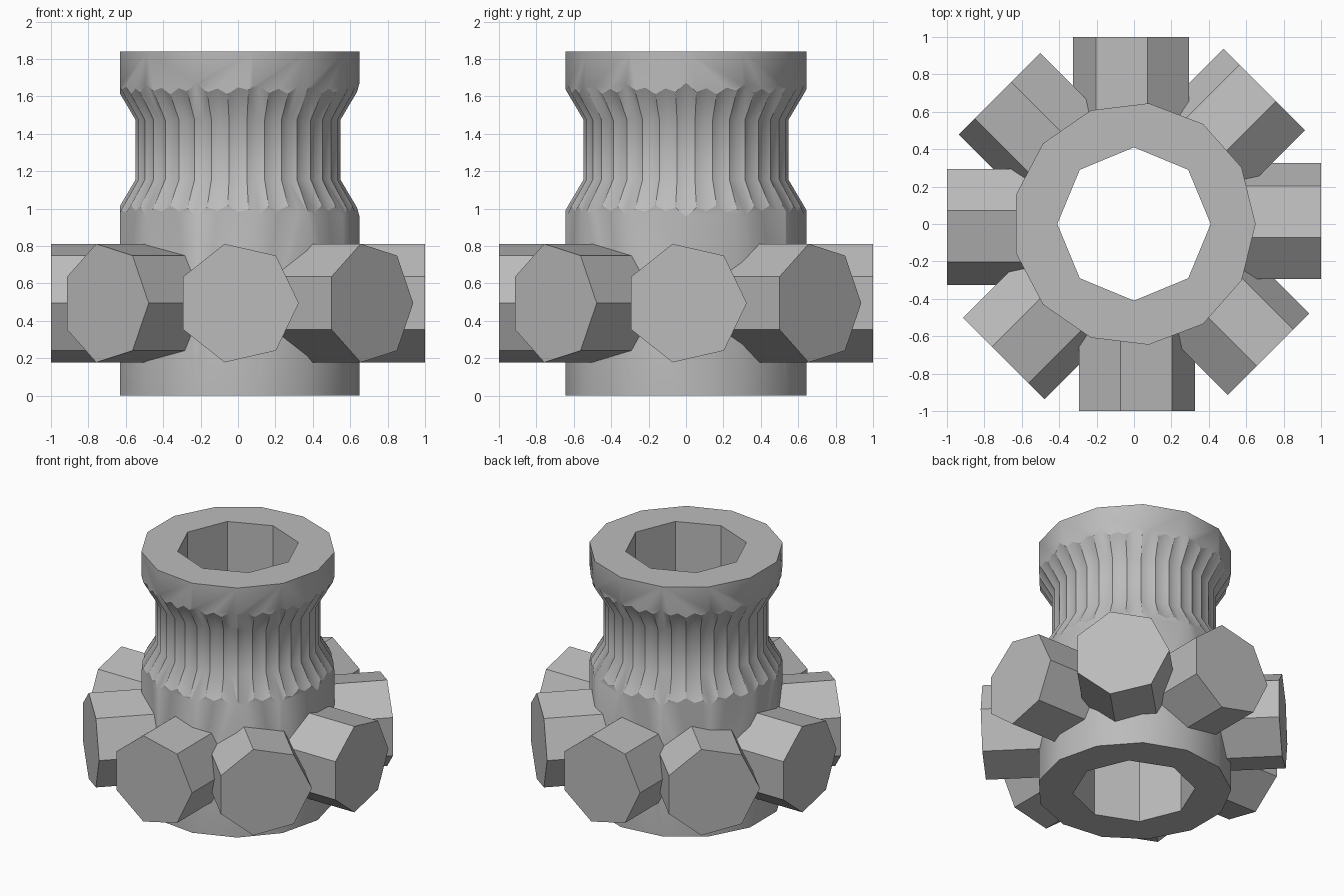
import bpy
import bmesh
from math import sin, cos, tan, pi, radians

cube = bpy.data.objects.get("Cube")
if cube:
    bpy.data.objects.remove(cube, do_unlink=True)

grey = bpy.data.materials.new("plain grey")
grey.use_nodes = True
tone = (0.5, 0.5, 0.5, 1)
grey.diffuse_color = tone
grey.node_tree.nodes["Principled BSDF"].inputs["Base Color"].default_value = tone


def make_object(name, bm):
    bmesh.ops.recalc_face_normals(bm, faces=bm.faces)
    mesh = bpy.data.meshes.new(name)
    bm.to_mesh(mesh)
    bm.free()
    mesh.materials.append(grey)
    obj = bpy.data.objects.new(name, mesh)
    bpy.context.collection.objects.link(obj)
    return obj


def prism(name, sides, radius, place):
    """Prism between two ends; place maps (u, v, end) to a point."""
    bm = bmesh.new()
    ends = []
    for end in (0, 1):
        ends.append([bm.verts.new(place(radius * cos(2 * pi * i / sides),
                                        radius * sin(2 * pi * i / sides), end))
                     for i in range(sides)])
        bm.faces.new(ends[end])
    for i in range(sides):
        j = (i + 1) % sides
        bm.faces.new((ends[0][i], ends[0][j], ends[1][j], ends[1][i]))
    return make_object(name, bm)


def fluted_ring(name, flutes, waist, mid):
    """Closed ring whose inner wall is a pinched, fluted waist."""
    half, rise, flare, outer = 0.16, 0.276, 0.16, 0.95
    profile = [(waist, -half), (waist, half), (waist + flare, half + rise),
               (outer, half + rise), (outer, -half - rise),
               (waist + flare, -half - rise)]
    step = pi / flutes
    # Ridge height where neighbouring grooves, tilted 15 degrees, meet
    ridge = 1 / (cos(step) - sin(step) * tan(radians(15)))
    bm = bmesh.new()
    loops = []
    for i in range(flutes * 2):
        k = ridge if i % 2 else 1
        loops.append([bm.verts.new((r * k * cos(i * step), r * k * sin(i * step), mid + z))
                      for r, z in profile])
    for i, a in enumerate(loops):
        b = loops[(i + 1) % len(loops)]
        for p in range(len(profile)):
            q = (p + 1) % len(profile)
            bm.faces.new((a[p], a[q], b[q], b[p]))
    return make_object(name, bm)


def cut(target, cutter):
    mod = target.modifiers.new("cut", "BOOLEAN")
    mod.operation = "DIFFERENCE"
    mod.solver = "EXACT"
    mod.object = cutter
    bpy.context.view_layer.objects.active = target
    bpy.ops.object.modifier_apply(modifier=mod.name)
    bpy.data.objects.remove(cutter, do_unlink=True)


# Thirteen-sided column with an octagonal bore and fluted waist
height = 1.84
column = prism("column", 13, 0.65, lambda u, v, e: (u, v, e * height))
cut(column, prism("bore_cutter", 8, 0.41, lambda u, v, e: (u, v, e * 3 - 0.5)))
cut(column, fluted_ring("waist_cutter", 36, 0.535, 1.315))

# Eight seven-sided pegs around the base
parts = [column]
for n in range(8):
    a = n * pi / 4

    def place(u, v, e, a=a):
        r = 0.5 + 0.5 * e
        return (r * cos(a) - u * sin(a), r * sin(a) + u * cos(a), 0.495 + v)

    parts.append(prism(f"peg_{n + 1}", 7, 0.325, place))

# Smooth shading with sharp edges kept
bpy.ops.object.select_all(action="DESELECT")
for obj in parts:
    obj.select_set(True)
bpy.context.view_layer.objects.active = column
bpy.ops.object.shade_smooth_by_angle(angle=radians(30))
